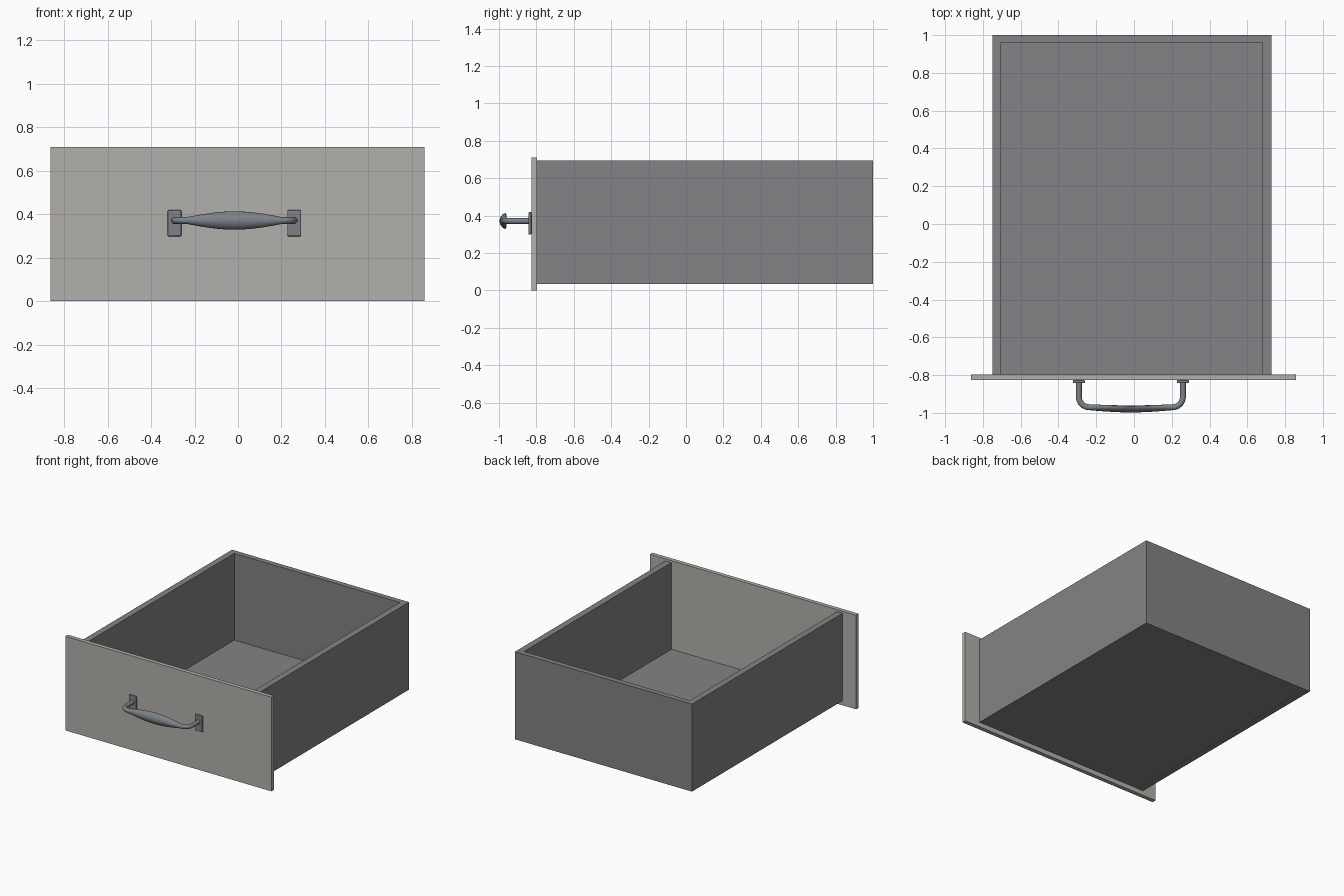
import bpy, bmesh, math
from mathutils import Vector

if "Cube" in bpy.data.objects:
    bpy.data.objects.remove(bpy.data.objects["Cube"])


def material(name, rgb):
    m = bpy.data.materials.new(name)
    m.diffuse_color = (*rgb, 1)
    m.use_nodes = True
    m.node_tree.nodes["Principled BSDF"].inputs["Base Color"].default_value = m.diffuse_color
    return m


PANEL = material("pale warm grey", (0.445, 0.434, 0.410))
BOX = material("mid grey", (0.226, 0.227, 0.238))
METAL = material("steel grey", (0.205, 0.225, 0.243))


def finish(name, bm, mat, recalc=True):
    if recalc:
        bmesh.ops.recalc_face_normals(bm, faces=bm.faces)
    me = bpy.data.meshes.new(name)
    bm.to_mesh(me)
    bm.free()
    me.materials.append(mat)
    ob = bpy.data.objects.new(name, me)
    bpy.context.collection.objects.link(ob)
    return ob


def box(name, lo, hi, mat):
    bm = bmesh.new()
    bmesh.ops.create_cube(bm, size=1)
    for v in bm.verts:
        v.co = [lo[i] + (v.co[i] + 0.5) * (hi[i] - lo[i]) for i in range(3)]
    return finish(name, bm, mat)


# Front panel
box("front_panel", (-0.862, -0.827, 0), (0.858, -0.796, 0.71), PANEL)

# U-shaped walls: outline extruded upwards
X0, X1, Y0, Y1, Z0, Z1 = -0.75, 0.728, -0.796, 1.0, 0.035, 0.695
IX0, IX1, IY = -0.703, 0.679, 0.96
outline = [(X0, Y0), (IX0, Y0), (IX0, IY), (IX1, IY), (IX1, Y0), (X1, Y0), (X1, Y1), (X0, Y1)]
bm = bmesh.new()
lower = [bm.verts.new((x, y, Z0)) for x, y in outline]
upper = [bm.verts.new((x, y, Z1)) for x, y in outline]
for i in range(8):
    j = (i + 1) % 8
    bm.faces.new((lower[i], lower[j], upper[j], upper[i]))
for ring in (lower, upper):
    for q in ((0, 1, 2, 7), (7, 2, 3, 6), (6, 3, 4, 5)):
        bm.faces.new([ring[k] for k in q])
finish("drawer_walls", bm, BOX)

# Thin floor, level with the bottom of the walls
box("drawer_floor", (IX0, Y0, Z0 + 0.001), (IX1, IY, Z0 + 0.006), BOX)

# Handle mounting plates
CX, CZ, HALF = -0.0165, 0.371, 0.2755
for name, s in (("left", -1), ("right", 1)):
    c = CX + s * HALF
    plate = box(name + "_handle_plate", (c - 0.032, -0.843, 0.298),
                (c + 0.032, -0.826, 0.419), METAL)
    b = plate.modifiers.new("bevel", "BEVEL")
    b.width = 0.006
    b.segments = 2

# Handle path: post, bend, grip; each entry is x, y, half height, half depth
R, BEND = 0.0155, 0.055
left = [(-HALF, -0.835, R, R), (-HALF, -0.88, R, R)]
for i in range(9):
    a = math.pi / 2 * i / 8
    left.append((-HALF + BEND * (1 - math.cos(a)), -0.915 - BEND * math.sin(a), R, R))
GX = HALF - BEND
for i in range(1, 13):
    x = -GX + GX * i / 12
    t = math.sin(math.pi / 2 * i / 12)
    left.append((x, -0.97 - 0.009 * t, R + (0.042 - R) * t, R + 0.003 * t))
path = left + [(-x, y, h, d) for x, y, h, d in reversed(left[:-1])]

# Handle: round section swept along the path, flattening over the grip
N = 20
bm = bmesh.new()
rings = []
for k, (x, y, h, d) in enumerate(path):
    p, n = path[max(k - 1, 0)], path[min(k + 1, len(path) - 1)]
    t = Vector((n[0] - p[0], n[1] - p[1], 0)).normalized()
    out = Vector((t.y, -t.x, 0))
    ring = []
    for i in range(N):
        a = 2 * math.pi * i / N
        v = Vector((CX + x, y, CZ)) + out * d * math.cos(a)
        v.z += h * math.sin(a)
        v.y += (h - R) * 0.45 * math.sin(a) ** 2
        ring.append(bm.verts.new(v))
    rings.append(ring)
for a, b in zip(rings, rings[1:]):
    for i in range(N):
        j = (i + 1) % N
        bm.faces.new((a[i], a[j], b[j], b[i]))
bm.faces.new(rings[0])
bm.faces.new(rings[-1])
handle = finish("handle", bm, METAL)
bpy.context.view_layer.objects.active = handle
handle.select_set(True)
bpy.ops.object.shade_smooth_by_angle(angle=math.radians(40))
